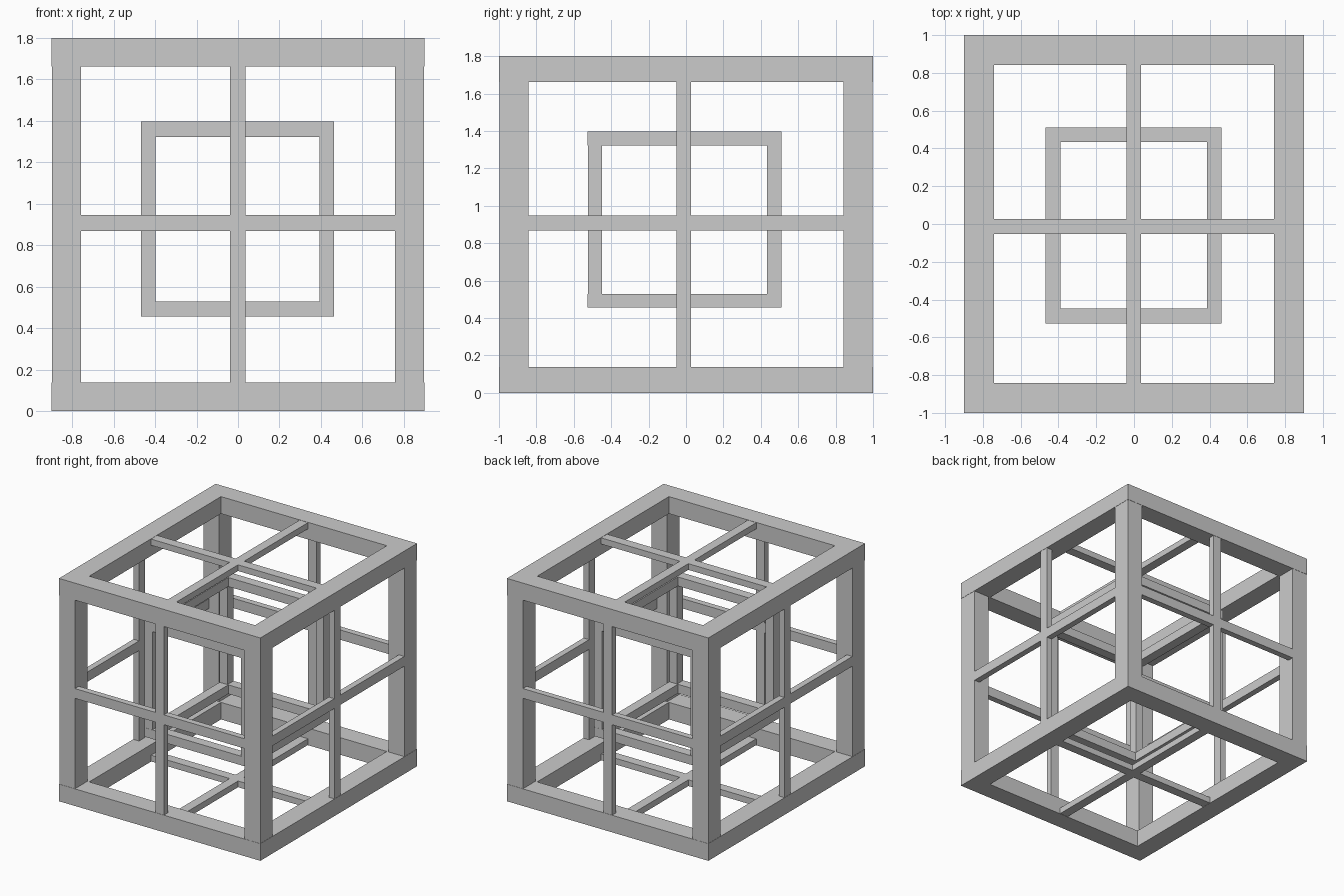
import bpy

if "Cube" in bpy.data.objects:
    bpy.data.objects.remove(bpy.data.objects["Cube"])


def box(name, x, y, z):
    """Box from (min, max) ranges on each axis."""
    bpy.ops.mesh.primitive_cube_add(size=1, location=[(a + b) / 2 for a, b in (x, y, z)])
    ob = bpy.context.object
    ob.name = name
    ob.scale = [b - a for a, b in (x, y, z)]
    bpy.ops.object.transform_apply(location=False, rotation=False, scale=True)
    return ob


def ends(lo, hi, w):
    """Bar ranges lying just inside both ends of a span."""
    return (lo, lo + w), (hi - w, hi)


def cage(name, x, y, z, post_x, rail, rail_z, inset):
    """Twelve-bar open box: top and bottom rails plus corner posts."""
    for zr in ends(*z, rail_z):
        for yr in ends(*y, rail):
            box(name + "_long_rail", x, yr, zr)
        for xr in ends(*x, rail):
            box(name + "_side_rail", xr, (y[0] + rail, y[1] - rail), zr)
    for xr in ends(x[0] + inset, x[1] - inset, post_x - inset):
        for yr in ends(y[0] + inset, y[1] - inset, rail - inset):
            box(name + "_post", xr, yr, (z[0] + rail_z, z[1] - rail_z))


# Outer frame and the smaller frame floating inside it
X, Y, Z = (-0.9, 0.9), (-1.0, 1.0), (0.0, 1.8)
cage("outer_frame", X, Y, Z, 0.142, 0.159, 0.138, 0.002)
cage("inner_frame", (-0.468, 0.464), (-0.526, 0.511), (0.456, 1.396), 0.07, 0.078, 0.073, 0.001)

# Thin cross bars, flush with each outer face
D = 0.05
cx, cy, cz = (-0.039, 0.037), (-0.052, 0.026), (0.868, 0.947)
ix, iy, iz = (-0.76, 0.76), (-0.842, 0.842), (0.138, 1.662)
for yr in ends(-0.998, 0.998, D):
    box("front_back_upright", cx, yr, iz)
    box("front_back_crossbar", ix, yr, cz)
for xr in ends(-0.898, 0.898, D):
    box("side_upright", xr, cy, iz)
    box("side_crossbar", xr, iy, cz)
for zr in ends(0.002, 1.798, D):
    box("top_bottom_long_bar", cx, iy, zr)
    box("top_bottom_cross_bar", (-0.742, 0.742), cy, zr)
